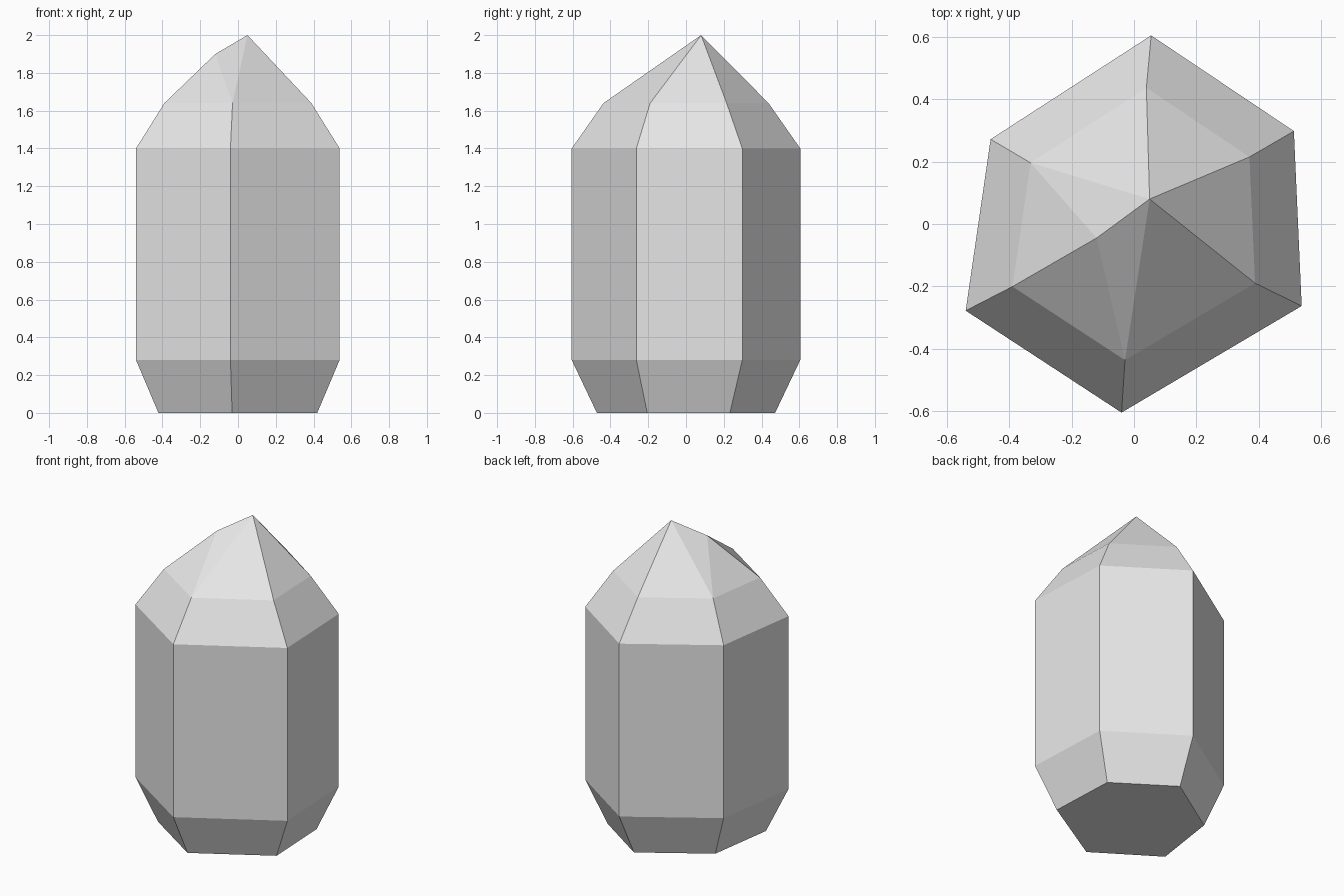
import bpy
import bmesh
from mathutils import Vector

cube = bpy.data.objects.get("Cube")
if cube:
    bpy.data.objects.remove(cube, do_unlink=True)

# Pale grey stone
stone = bpy.data.materials.new("pale_grey")
stone.use_nodes = True
grey = (0.8, 0.8, 0.8, 1.0)
stone.diffuse_color = grey
stone.node_tree.nodes["Principled BSDF"].inputs["Base Color"].default_value = grey

# Irregular six-sided outline, counter-clockwise from the front corner
outline = [(-0.04, -0.605), (0.538, -0.263), (0.513, 0.298),
           (0.055, 0.605), (-0.46, 0.272), (-0.54, -0.278)]
# Height and scale of each level: foot, lower girdle, upper girdle, crown
levels = [(0.0, 0.78), (0.28, 1.0), (1.4, 1.0), (1.64, 0.722)]

bm = bmesh.new()
rings = [[bm.verts.new((x * s, y * s, z)) for x, y in outline] for z, s in levels]
bm.faces.new(reversed(rings[0]))

# Flat sides between the levels
for low, high in zip(rings, rings[1:]):
    for i in range(len(outline)):
        j = (i + 1) % len(outline)
        bm.faces.new((low[i], low[j], high[j], high[i]))

# Faceted tip: off-centre peak with a lower shoulder at the front right
peak = bm.verts.new(Vector((0.05, 0.08, 2.0)))
shoulder = bm.verts.new(Vector((-0.12, -0.045, 1.9)))
front, b, c, d, back_right, f = rings[-1]
for facet in [(front, b, peak), (b, c, peak), (c, d, peak), (d, back_right, peak),
              (back_right, shoulder, peak), (back_right, f, shoulder),
              (f, front, shoulder), (front, peak, shoulder)]:
    bm.faces.new(facet)

bmesh.ops.recalc_face_normals(bm, faces=bm.faces)
mesh = bpy.data.meshes.new("crystal")
bm.to_mesh(mesh)
bm.free()
mesh.materials.append(stone)
crystal = bpy.data.objects.new("crystal", mesh)
bpy.context.collection.objects.link(crystal)
